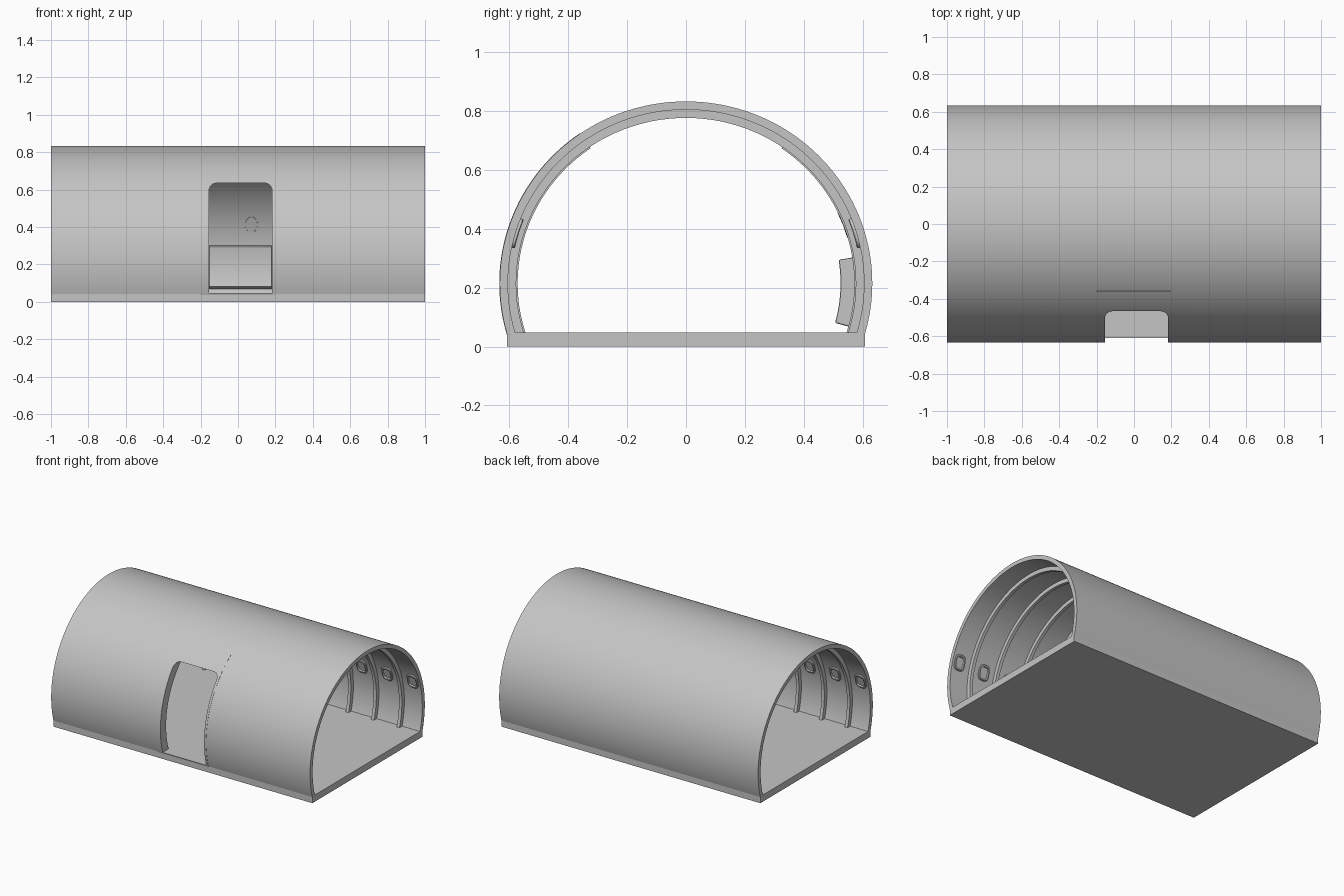
import bpy, bmesh, math

if "Cube" in bpy.data.objects:
    bpy.data.objects.remove(bpy.data.objects["Cube"], do_unlink=True)

# Single grey finish
grey = bpy.data.materials.new("light_grey")
grey.use_nodes = True
COL = (0.56, 0.56, 0.56, 1)
grey.diffuse_color = COL
grey.node_tree.nodes["Principled BSDF"].inputs["Base Color"].default_value = COL

# Hull cross-section: half width, half height and centre height
A, B, ZC = 0.633, 0.618, 0.215
FLOOR = 0.047


def wall(t, d):
    """Point (y, z) on the hull section at angle t, d below the outer skin."""
    return (A - d) * math.cos(t), ZC + (B - d) * math.sin(t)


def angle(z):
    return math.asin((z - ZC) / B)


def finish(name, bm, smooth=True):
    bmesh.ops.recalc_face_normals(bm, faces=bm.faces[:])
    me = bpy.data.meshes.new(name)
    bm.to_mesh(me)
    bm.free()
    ob = bpy.data.objects.new(name, me)
    bpy.context.collection.objects.link(ob)
    me.materials.append(grey)
    if smooth:
        shade(ob)
    return ob


def shade(ob):
    bpy.ops.object.select_all(action='DESELECT')
    bpy.context.view_layer.objects.active = ob
    ob.select_set(True)
    bpy.ops.object.shade_smooth_by_angle(angle=math.radians(30))


def apply_modifiers(ob):
    bpy.ops.object.select_all(action='DESELECT')
    bpy.context.view_layer.objects.active = ob
    ob.select_set(True)
    for m in ob.modifiers[:]:
        bpy.ops.object.modifier_apply(modifier=m.name)
    shade(ob)


def shell(name, x0, x1, t0, t1, d_out, d_in, n):
    """Curved slab following the hull section from angle t0 to t1."""
    bm = bmesh.new()
    rows = []
    for i in range(n + 1):
        t = t0 + (t1 - t0) * i / n
        rows.append([bm.verts.new((x, *wall(t, d)))
                     for x, d in ((x0, d_out), (x1, d_out), (x1, d_in), (x0, d_in))])
    for r, s in zip(rows, rows[1:]):
        for k in range(4):
            j = (k + 1) % 4
            bm.faces.new((r[k], r[j], s[j], s[k]))
    bm.faces.new(rows[0])
    bm.faces.new(rows[-1])
    return finish(name, bm)


def box(name, lo, hi):
    bm = bmesh.new()
    bmesh.ops.create_cube(bm, size=1)
    for v in bm.verts:
        v.co = [lo[i] + (v.co[i] + 0.5) * (hi[i] - lo[i]) for i in range(3)]
    return finish(name, bm, False)


def window(name, x, t_mid):
    """Raised rounded frame with a recessed pane on the inner wall."""
    bm = bmesh.new()
    loops = []
    for scale, d in ((1.0, 0.026), (1.0, 0.036), (0.93, 0.039), (0.76, 0.039), (0.7, 0.030)):
        loop = []
        for i in range(32):
            a = 2 * math.pi * i / 32
            c, s = math.cos(a), math.sin(a)
            u = 0.040 * scale * math.copysign(abs(c) ** 0.65, c)
            v = 0.056 * scale * math.copysign(abs(s) ** 0.65, s)
            loop.append(bm.verts.new((x + u, *wall(t_mid + v / A, d))))
        loops.append(loop)
    for p, q in zip(loops, loops[1:]):
        for i in range(32):
            j = (i + 1) % 32
            bm.faces.new((p[i], p[j], q[j], q[i]))
    bm.faces.new(loops[-1])
    return finish(name, bm)


T0 = angle(0.02)
T_TOP = angle(0.724)
DOOR_X = (-0.155, 0.182)
FRAME_X = (-0.2, 0.197)

# Floor slab and outer skin
box("floor", (-1, -0.608, 0), (1, 0.608, FLOOR))
skin = shell("hull_skin", -1, 1, T0, math.pi - T0, 0, 0.028, 96)

# Ribs and cabin windows, mirrored about the doors
for side, sx in (("left", 1), ("right", -1)):
    for k in range(4):
        xr, xw = sx * (0.26 + 0.197 * k), sx * (0.355 + 0.197 * k)
        shell(f"rib_{side}_{k + 1}", xr - 0.011, xr + 0.011, T0, math.pi - T0, 0.024, 0.056, 72)
        t = angle(0.395)
        window(f"window_back_{side}_{k + 1}", xw, t)
        window(f"window_front_{side}_{k + 1}", xw, math.pi - t)

# Front doorway: surround, and an opening with rounded top corners
surround = shell("front_door_surround", *FRAME_X, math.pi - T0, math.pi - T_TOP, -0.0015, 0.061, 36)
bm = bmesh.new()
R, TOP = 0.04, 0.635
outline = [(DOOR_X[0], FLOOR), (DOOR_X[1], FLOOR)]
for cx, start in ((DOOR_X[1] - R, 0), (DOOR_X[0] + R, 90)):
    for i in range(9):
        a = math.radians(start + 90 * i / 8)
        outline.append((cx + R * math.cos(a), TOP - R + R * math.sin(a)))
face = bm.faces.new([bm.verts.new((x, -0.8, z)) for x, z in outline])
ext = bmesh.ops.extrude_face_region(bm, geom=[face])
bmesh.ops.translate(bm, vec=(0, 0.6, 0),
                    verts=[g for g in ext["geom"] if isinstance(g, bmesh.types.BMVert)])
cutter = finish("doorway_cutter", bm, False)
cutter.hide_render = True
for ob in (skin, surround):
    mod = ob.modifiers.new("doorway", 'BOOLEAN')
    mod.operation = 'DIFFERENCE'
    mod.solver = 'EXACT'
    mod.object = cutter
    apply_modifiers(ob)
bpy.data.objects.remove(cutter, do_unlink=True)

# Closed back door, seen from inside: lining, lower storage box and small window rim
shell("back_door_lining", *FRAME_X, T0, T_TOP, 0.024, 0.061, 36)
bustle = shell("back_door_box", *DOOR_X, angle(0.052), angle(0.312), 0.04, 0.108, 12)
bev = bustle.modifiers.new("rounding", 'BEVEL')
bev.width, bev.segments, bev.limit_method = 0.006, 2, 'ANGLE'
bev.angle_limit = math.radians(40)
apply_modifiers(bustle)

bm = bmesh.new()
rings = []
for scale, d in ((1.0, 0.060), (0.97, 0.0625), (0.0, 0.0625)):
    t_mid = angle(0.435)
    rings.append([bm.verts.new((0.072 + 0.033 * scale * math.cos(a),
                                *wall(t_mid + 0.052 / A * scale * math.sin(a), d)))
                  for a in (2 * math.pi * i / 32 for i in range(32))])
for p, q in zip(rings, rings[1:]):
    for i in range(32):
        j = (i + 1) % 32
        bm.faces.new((p[i], p[j], q[j], q[i]))
bmesh.ops.remove_doubles(bm, verts=bm.verts[:], dist=1e-5)
finish("back_door_window", bm)
